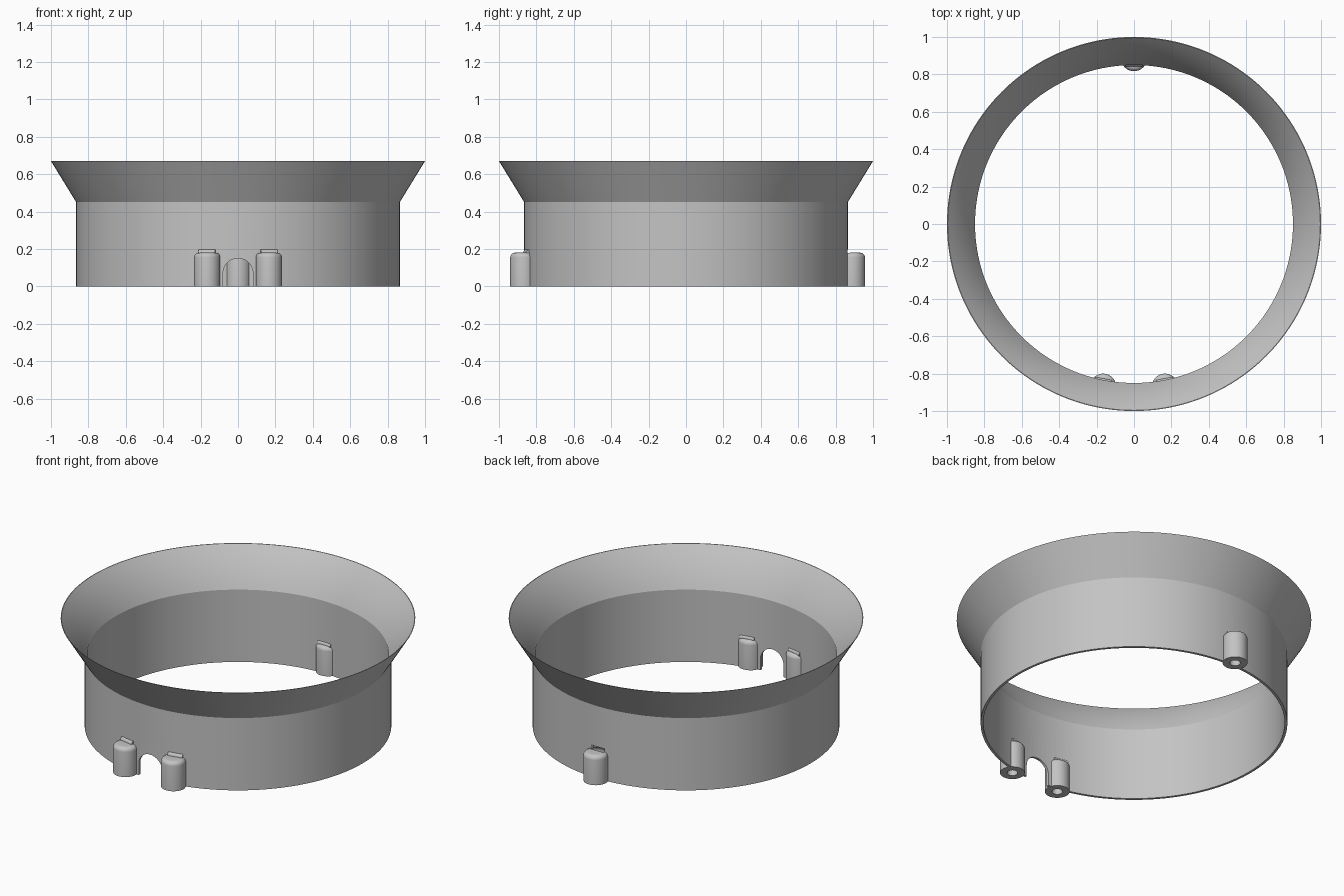
import bpy, bmesh, math
from mathutils import Matrix, Vector

if "Cube" in bpy.data.objects:
    bpy.data.objects.remove(bpy.data.objects["Cube"], do_unlink=True)

grey = bpy.data.materials.new("plain grey")
grey.use_nodes = True
grey.diffuse_color = (0.55, 0.55, 0.55, 1)
grey.node_tree.nodes["Principled BSDF"].inputs["Base Color"].default_value = grey.diffuse_color


def make_object(name, bm):
    bmesh.ops.recalc_face_normals(bm, faces=bm.faces)
    mesh = bpy.data.meshes.new(name)
    bm.to_mesh(mesh)
    bm.free()
    mesh.materials.append(grey)
    obj = bpy.data.objects.new(name, mesh)
    bpy.context.collection.objects.link(obj)
    return obj


def lathe(name, profile, steps, closed, centre=(0, 0, 0)):
    """Revolve an (r, z) profile about the vertical axis."""
    bm = bmesh.new()
    verts = [bm.verts.new((r, 0, z)) for r, z in profile]
    pairs = list(zip(verts, verts[1:]))
    if closed:
        pairs.append((verts[-1], verts[0]))
    edges = [bm.edges.new(p) for p in pairs]
    bmesh.ops.spin(bm, geom=verts + edges, cent=(0, 0, 0), axis=(0, 0, 1),
                   angle=math.tau, steps=steps)
    bmesh.ops.remove_doubles(bm, verts=bm.verts, dist=1e-5)
    bmesh.ops.translate(bm, verts=bm.verts, vec=centre)
    return make_object(name, bm)


def cylinder(name, radius, length, matrix, segments=32):
    bm = bmesh.new()
    bmesh.ops.create_cone(bm, cap_ends=True, segments=segments, radius1=radius,
                          radius2=radius, depth=length, matrix=matrix)
    return make_object(name, bm)


def combine(target, tool, operation):
    """Apply a boolean to the target and discard the tool."""
    tool.hide_render = True
    mod = target.modifiers.new("combine", "BOOLEAN")
    mod.operation, mod.solver, mod.object = operation, "EXACT", tool
    graph = bpy.context.evaluated_depsgraph_get()
    result = bpy.data.meshes.new_from_object(target.evaluated_get(graph))
    target.modifiers.clear()
    target.data = result
    bpy.data.objects.remove(tool, do_unlink=True)


# Thin collar with a flared, knife-edged rim; the inside of the flare is a soft bell
start, bend, end = Vector((0.85, 0.45)), Vector((0.905, 0.57)), Vector((0.996, 0.67))
bell = []
for i in range(9):
    t = i / 8
    bell.append(tuple(start * (1 - t) ** 2 + bend * 2 * t * (1 - t) + end * t * t))
profile = [(0.85, 0), (0.865, 0), (0.865, 0.45), (1, 0.67)] + bell[::-1]
collar = lathe("flared_collar", profile, 160, True)

# Arched notch between the two front bosses
notch = cylinder("notch_cutter", 0.08, 0.3,
                 Matrix.Translation((0, -0.86, 0.07)) @ Matrix.Rotation(math.pi / 2, 4, "X"), 48)
combine(collar, notch, "DIFFERENCE")
bm = bmesh.new()
bmesh.ops.create_cube(bm, size=1, matrix=Matrix.Translation((0, -0.86, 0.02))
                      @ Matrix.Diagonal((0.16, 0.3, 0.1, 1)))
combine(collar, make_object("notch_leg_cutter", bm), "DIFFERENCE")

# Screw bosses with rounded tops, a small fillet against the wall and blind holes
radius, height, soft = 0.07, 0.18, 0.025
boss_profile = [(0, 0), (radius, 0)]
for i in range(6):
    a = i * math.pi / 10
    boss_profile.append((radius - soft + soft * math.cos(a), height - soft + soft * math.sin(a)))
boss_profile.append((0, height))
for x, y in ((-0.165, -0.87), (0.165, -0.87), (0, 0.887)):
    boss = lathe("screw_boss", boss_profile, 40, False, (x, y, 0))
    combine(collar, boss, "UNION")
    wall_y = math.copysign(math.sqrt(0.86 ** 2 - x * x), y)
    tilt = Matrix.Rotation(math.atan2(-x, wall_y), 4, "Z")
    fillet = cylinder("boss_fillet", 0.018, 0.09, Matrix.Translation((x, wall_y, height))
                      @ tilt @ Matrix.Rotation(math.pi / 2, 4, "Y"), 20)
    combine(collar, fillet, "UNION")
    hole = cylinder("screw_hole_cutter", 0.03, 0.3, Matrix.Translation((x, y, 0)))
    combine(collar, hole, "DIFFERENCE")

# Smooth shading with crisp corners
bpy.ops.object.select_all(action="DESELECT")
collar.select_set(True)
bpy.context.view_layer.objects.active = collar
bpy.ops.object.shade_smooth_by_angle(angle=math.radians(25))
